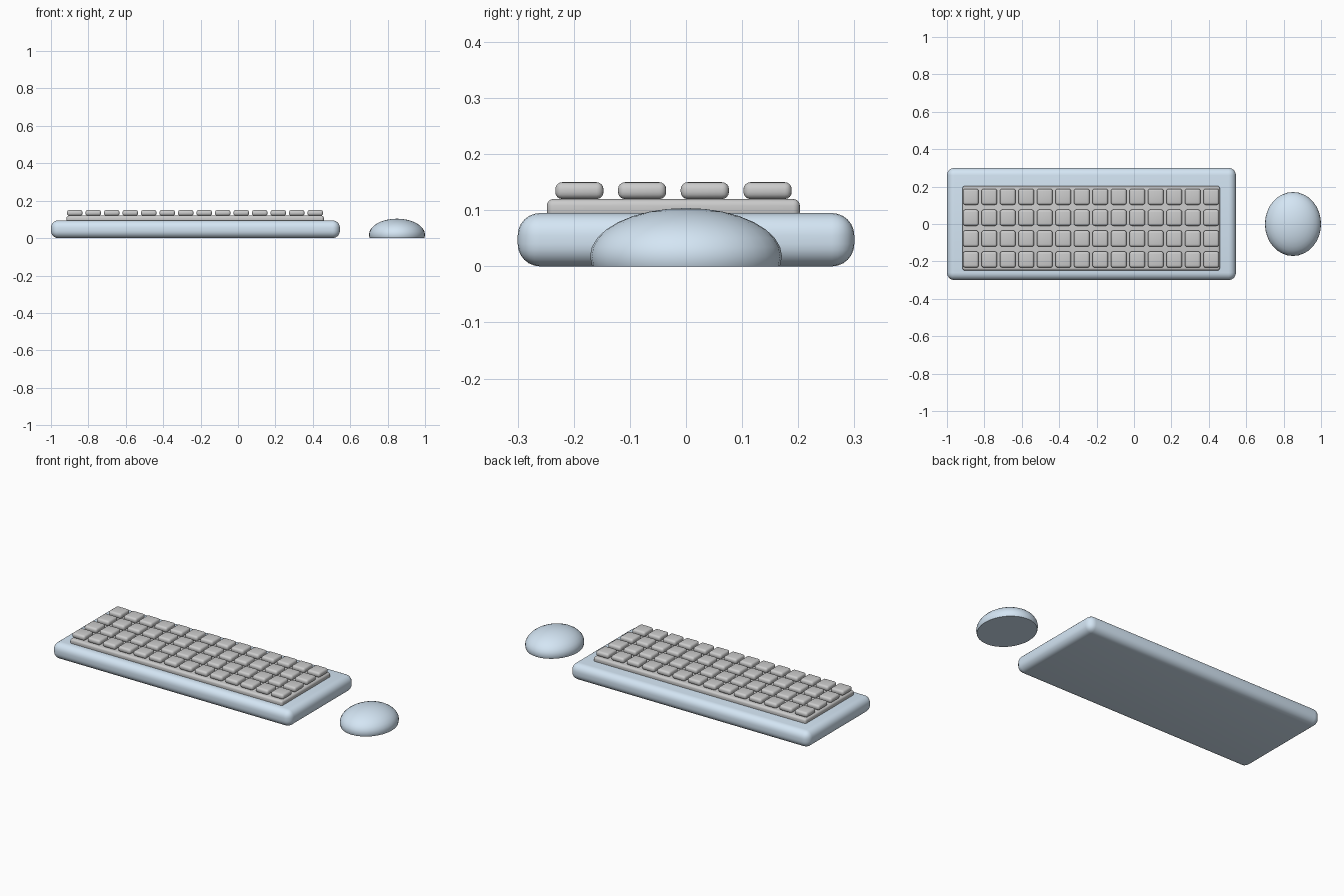
import bpy, bmesh
from mathutils import Matrix

if "Cube" in bpy.data.objects:
    bpy.data.objects.remove(bpy.data.objects["Cube"])

blue = bpy.data.materials.new("light_blue")
blue.diffuse_color = (0.66, 0.79, 0.91, 1)
blue.use_nodes = True
blue.node_tree.nodes["Principled BSDF"].inputs["Base Color"].default_value = blue.diffuse_color


def add_object(name, bm, mat=None, angle=40):
    mesh = bpy.data.meshes.new(name)
    bm.to_mesh(mesh)
    bm.free()
    obj = bpy.data.objects.new(name, mesh)
    bpy.context.collection.objects.link(obj)
    if mat:
        mesh.materials.append(mat)
    bpy.ops.object.select_all(action='DESELECT')
    obj.select_set(True)
    bpy.context.view_layer.objects.active = obj
    bpy.ops.object.shade_smooth_by_angle(angle=angle * 3.14159 / 180)
    return obj


def rounded_box(name, lo, hi, radius, segments, mat=None):
    """Box between two corners with every edge rounded."""
    size = [b - a for a, b in zip(lo, hi)]
    mid = [(a + b) / 2 for a, b in zip(lo, hi)]
    bm = bmesh.new()
    bmesh.ops.create_cube(bm, size=1, matrix=Matrix.Translation(mid) @ Matrix.Diagonal((*size, 1)))
    bmesh.ops.bevel(bm, geom=bm.edges[:], offset=radius, segments=segments,
                    profile=0.5, affect='EDGES', clamp_overlap=True)
    return add_object(name, bm, mat)


# Keyboard body and the raised plate under the keys
rounded_box("keyboard_base", (-1, -0.3, 0), (0.545, 0.3, 0.095), 0.04, 6, blue)
rounded_box("key_plate", (-0.917, -0.248, 0.085), (0.459, 0.203, 0.12), 0.012, 4)

# Keys: one rounded cap repeated in 14 columns and 4 rows
keys = rounded_box("keys", (-0.914, -0.233, 0.12), (-0.831, -0.147, 0.15), 0.0125, 4)
for name, count, step in (("columns", 14, (0.0989, 0, 0)), ("rows", 4, (0, 0.1118, 0))):
    array = keys.modifiers.new(name, 'ARRAY')
    array.count = count
    array.use_relative_offset = False
    array.use_constant_offset = True
    array.constant_offset_displace = step

# Mouse: squashed sphere with a flat underside
bm = bmesh.new()
bmesh.ops.create_uvsphere(bm, u_segments=32, v_segments=16, radius=1,
                          matrix=Matrix.Translation((0.85, 0, 0.018)) @ Matrix.Diagonal((0.15, 0.171, 0.086, 1)))
cut = bmesh.ops.bisect_plane(bm, geom=bm.verts[:] + bm.edges[:] + bm.faces[:],
                             plane_co=(0, 0, 0), plane_no=(0, 0, -1), clear_outer=True)
rim = [e for e in cut["geom_cut"] if isinstance(e, bmesh.types.BMEdge)]
bmesh.ops.contextual_create(bm, geom=rim)
bmesh.ops.recalc_face_normals(bm, faces=bm.faces[:])
add_object("mouse", bm, blue)
